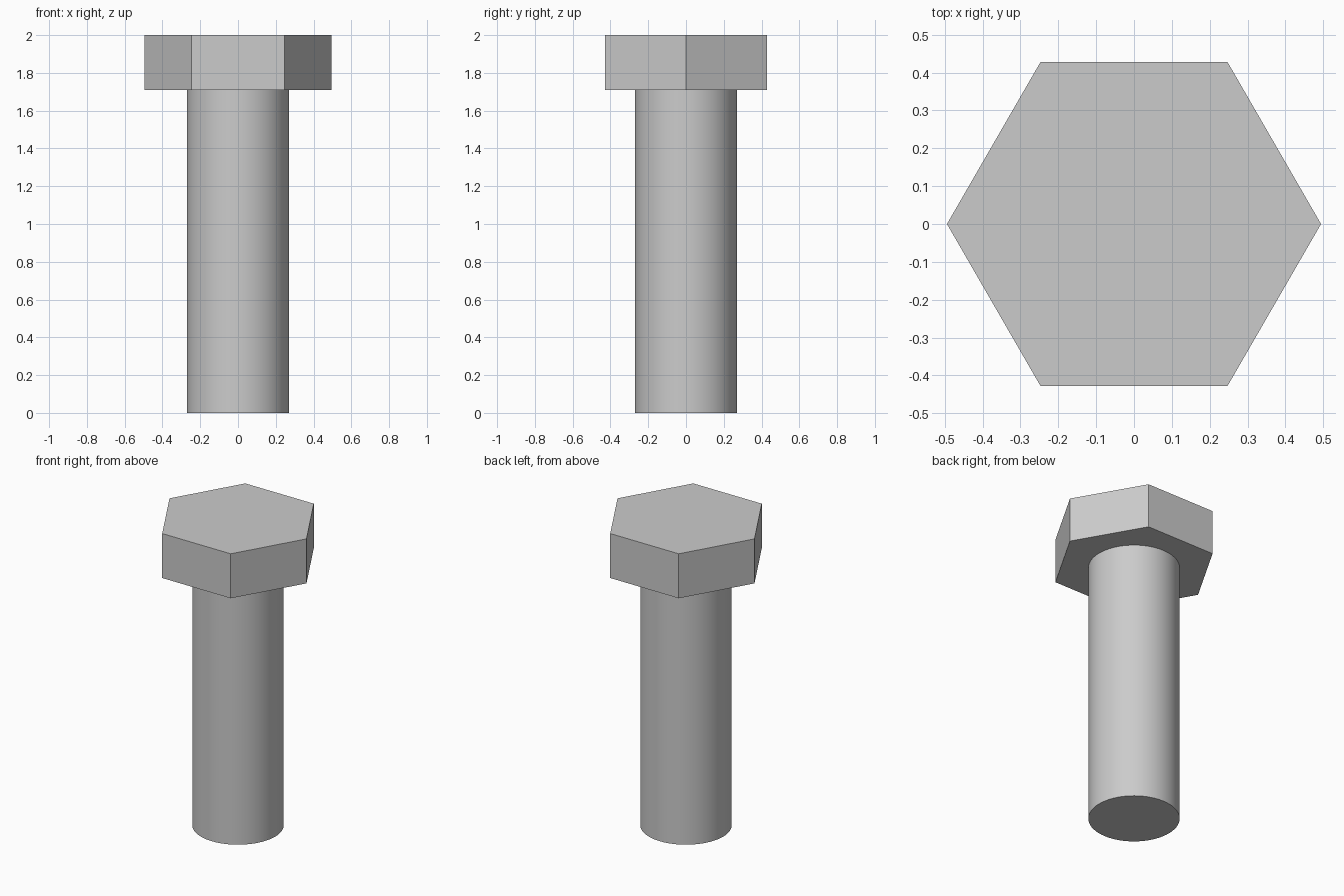
import bpy
import math

if "Cube" in bpy.data.objects:
    bpy.data.objects.remove(bpy.data.objects["Cube"])

HEAD_BOTTOM, TOP = 1.71, 2.0


def prism(name, sides, radius, z0, z1, turn=0.0):
    bpy.ops.mesh.primitive_cylinder_add(
        vertices=sides, radius=radius, depth=z1 - z0,
        location=(0, 0, (z0 + z1) / 2), rotation=(0, 0, turn))
    obj = bpy.context.object
    obj.name = name
    return obj


# Hexagonal head, corners pointing along x
prism("bolt_head", 6, 0.494, HEAD_BOTTOM, TOP, math.radians(30))

# Round shank, smooth sides with a sharp end rim
prism("bolt_shank", 64, 0.27, 0.0, HEAD_BOTTOM)
bpy.ops.object.shade_smooth_by_angle(angle=math.radians(30))
